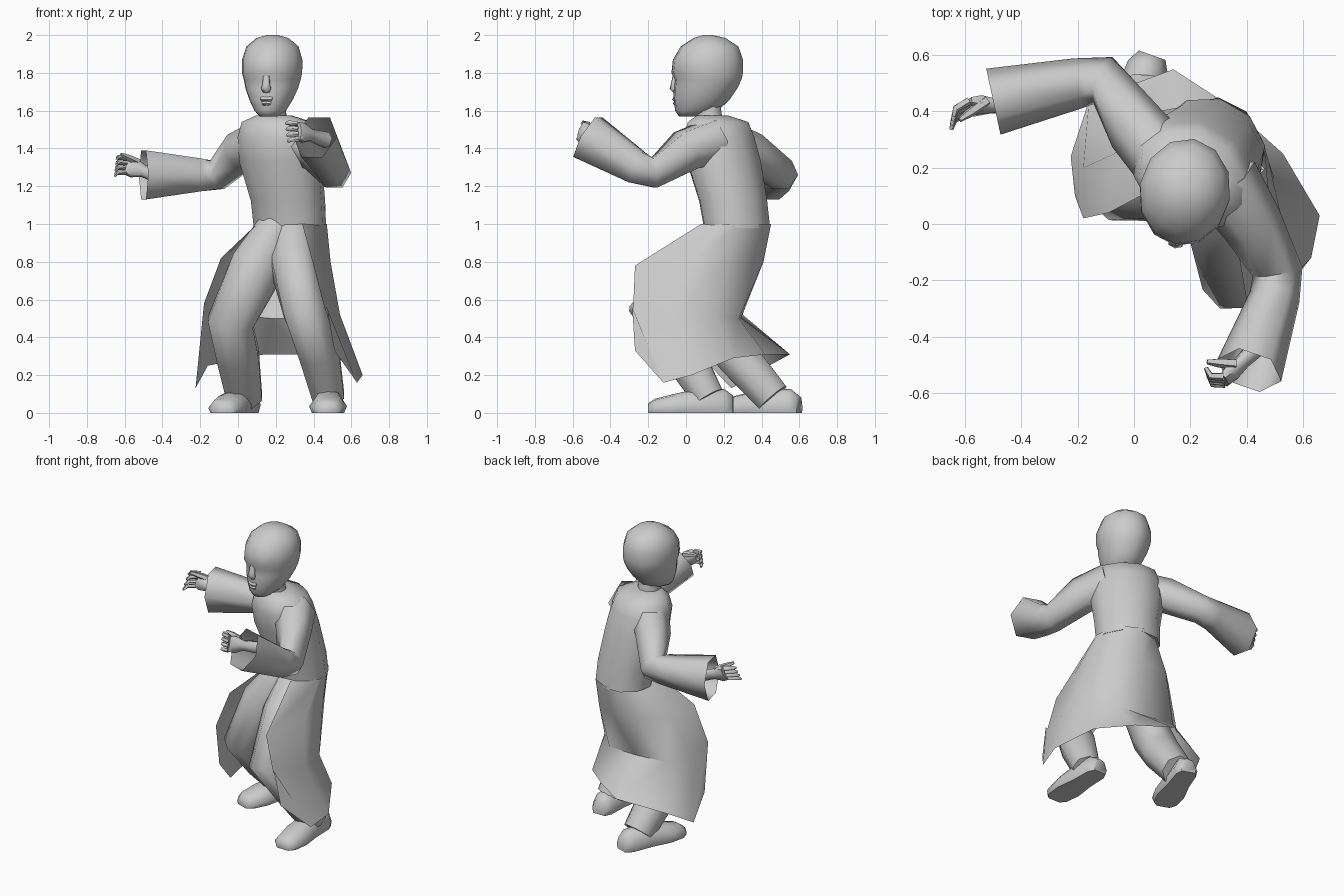
import bpy, bmesh, math
from mathutils import Vector, Matrix

if "Cube" in bpy.data.objects:
    bpy.data.objects.remove(bpy.data.objects["Cube"])


def loft(name, rings, closed=True, caps=(True, True), angle=60):
    """Skin a list of equal-length point rings into one mesh object."""
    bm = bmesh.new()
    rows = [[bm.verts.new(p) for p in r] for r in rings]
    n = len(rows[0])
    for a, b in zip(rows, rows[1:]):
        for i in range(n if closed else n - 1):
            j = (i + 1) % n
            bm.faces.new((a[i], a[j], b[j], b[i]))
    if closed and caps[0]:
        bm.faces.new(rows[0][::-1])
    if closed and caps[1]:
        bm.faces.new(rows[-1])
    bmesh.ops.recalc_face_normals(bm, faces=bm.faces)
    me = bpy.data.meshes.new(name)
    bm.to_mesh(me)
    bm.free()
    ob = bpy.data.objects.new(name, me)
    bpy.context.collection.objects.link(ob)
    me.polygons.foreach_set("use_smooth", [True] * len(me.polygons))
    me.set_sharp_from_angle(angle=math.radians(angle))
    return ob


def oval(center, rx, ry, turn=0, sides=12):
    """Horizontal ellipse, turned about its own centre."""
    m = Matrix.Rotation(math.radians(turn), 3, 'Z')
    return [Vector(center) + m @ Vector((rx * math.cos(a), ry * math.sin(a), 0))
            for a in (2 * math.pi * i / sides for i in range(sides))]


def tube(name, stops, ref=(1, 0, 0), sides=8, caps=(True, True)):
    """Limb along (x, y, z, radius along ref, other radius) stops."""
    pts = [Vector(s[:3]) for s in stops]
    ref = Vector(ref)
    rings = []
    for i, s in enumerate(stops):
        t = Vector()
        if i:
            t += (pts[i] - pts[i - 1]).normalized()
        if i < len(pts) - 1:
            t += (pts[i + 1] - pts[i]).normalized()
        t.normalize()
        u = (ref - t * ref.dot(t)).normalized()
        v = t.cross(u)
        rings.append([pts[i] + u * s[3] * math.cos(a) + v * s[4] * math.sin(a)
                      for a in (2 * math.pi * (k + .5) / sides for k in range(sides))])
    return loft(name, rings, caps=caps, angle=70)


# Torso of the robe, twisted towards the far arm and leaning forward
loft("robe_torso", [oval((x, y, z), w, d, -30, 10) for x, y, z, w, d in (
    (.275, .27, .98, .20, .175), (.265, .25, 1.12, .205, .18),
    (.225, .20, 1.33, .23, .195), (.21, .175, 1.46, .225, .185),
    (.205, .17, 1.54, .20, .155), (.19, .14, 1.575, .10, .08))])
tube("neck", [(.19, .13, 1.54, .075, .07), (.18, .11, 1.68, .07, .07)])

# Long open skirt of the robe: rings run from one front edge round the back to the other
skirt = (
    ((.10, .14, 1.0), (.10, .27, 1.0), (.19, .42, 1.0), (.30, .45, 1.0),
     (.40, .40, 1.0), (.46, .29, 1.0), (.47, .20, 1.0), (.34, .08, 1.0)),
    ((-.09, .04, .82), (-.07, .25, .82), (.08, .40, .80), (.27, .41, .80),
     (.40, .36, .80), (.48, .22, .80), (.49, .02, .80), (.40, -.27, .78)),
    ((-.18, .02, .58), (-.18, .20, .54), (-.06, .30, .52), (.18, .29, .50),
     (.38, .28, .50), (.50, .16, .51), (.54, -.05, .52), (.46, -.28, .55)),
    ((-.21, .10, .28), (-.225, .24, .13), (-.16, .44, .25), (.14, .55, .31),
     (.34, .42, .31), (.53, .25, .29), (.66, .03, .20), (.63, -.12, .16)),
)
loft("robe_skirt", skirt, closed=False, angle=60)
loft("robe_front_corner", [(skirt[2][7], (.47, -.285, .56)),
                           (skirt[3][7], (.51, -.27, .33))], closed=False)

# Trouser legs, both knees bent
tube("left_stance_leg", [
    (.29, .24, .96, .13, .14), (.30, .06, .77, .13, .15), (.35, -.18, .54, .12, .13),
    (.43, -.02, .32, .115, .12), (.48, .12, .08, .09, .09)])
tube("right_stance_leg", [
    (.21, .23, .96, .12, .14), (.10, .15, .77, .15, .15), (-.04, .13, .48, .13, .13),
    (.00, .27, .30, .12, .12), (.035, .46, .08, .10, .10)])


def shoe(name, heel, toe):
    """Flat-soled shoe lofted from heel to toe."""
    h, t = Vector((*heel, 0)), Vector((*toe, 0))
    s = (t - h).normalized().cross(Vector((0, 0, 1)))
    up = Vector((0, 0, 1))
    rings = []
    for f, w, top in ((0, .05, .09), (.1, .075, .125), (.4, .08, .13),
                      (.7, .10, .10), (.92, .085, .075), (1, .05, .05)):
        c = h.lerp(t, f)
        rings.append([c + s * w * a + up * (top * b) for a, b in
                      ((-.85, 0), (.85, 0), (1, .35), (.6, .9), (0, 1), (-.6, .9), (-1, .35))])
    loft(name, rings)


shoe("front_shoe", (.48, .25), (.475, -.20))
shoe("rear_shoe", (.065, .60), (-.09, .17))

# Sleeves flaring to open cuffs
tube("extended_sleeve", [
    (.13, .20, 1.43, .13, .12), (.01, .34, 1.385, .11, .11), (-.11, .51, 1.26, .09, .09),
    (-.20, .50, 1.26, .10, .09), (-.50, .435, 1.26, .15, .12)],
    ref=(0, 0, 1), sides=6, caps=(True, False))
tube("guard_sleeve", [
    (.32, .15, 1.44, .13, .13), (.42, .0, 1.39, .12, .11), (.51, -.17, 1.27, .09, .09),
    (.50, -.26, 1.30, .10, .09), (.41, -.52, 1.46, .14, .12)],
    ref=(0, 0, 1), sides=6, caps=(True, False))


def hand(name, wrist, knuckle, tip, across, thumb):
    """Wrist and palm, four curled fingers spread along 'across', and a thumb."""
    w, k, t, a = Vector(wrist), Vector(knuckle), Vector(tip), Vector(across).normalized()
    back = w + (w - k) * 1.3
    tube(name + "_palm", [(*back, .045, .04), (*w, .035, .028),
                          (*w.lerp(k, .6), .06, .032), (*k, .055, .022)], ref=a, sides=6)
    for i in range(4):
        o = a * (i - 1.5) * .028
        mid = k.lerp(t, .5) + (k - w) * .22 + o * 1.1
        tube(name + "_finger", [(*(k + o), .014, .016), (*mid, .013, .014),
                                (*(t + o * 1.2), .008, .008)], ref=a, sides=5)
    b, e = w.lerp(k, .3) + a * .04, Vector(thumb)
    tube(name + "_thumb", [(*b, .02, .02), (*b.lerp(e, .6), .017, .017), (*e, .009, .009)],
         ref=(.3, .3, 1), sides=5)


hand("extended_hand", (-.50, .42, 1.28), (-.59, .42, 1.31), (-.645, .36, 1.30),
     (.1, .5, 1), (-.62, .37, 1.37))
hand("guard_hand", (.385, -.49, 1.47), (.32, -.555, 1.49), (.26, -.525, 1.485),
     (-.1, .3, 1), (.26, -.49, 1.535))

# Head: ovals given as height, half width, front and back depth, turned slightly
turn = Matrix.Translation((.18, .11, 0)) @ Matrix.Rotation(math.radians(-10), 4, 'Z')
head = [oval((0, (f + b) / 2 - .11, z), w, (b - f) / 2) for z, w, f, b in (
    (1.57, .05, -.04, .06), (1.60, .085, -.06, .17), (1.66, .118, -.068, .235),
    (1.72, .142, -.068, .275), (1.765, .153, -.062, .297), (1.80, .162, -.08, .305),
    (1.87, .162, -.072, .305), (1.94, .14, -.03, .28), (1.985, .085, .04, .21), (2.0, .03, .09, .14))]
loft("head", [[turn @ p for p in r] for r in head], angle=60)

# Nose and lips
face = [
    ("nose", [(0, -.168, 1.79, .018, .014), (0, -.175, 1.74, .022, .018),
              (0, -.18, 1.718, .03, .02), (0, -.168, 1.70, .02, .012)]),
    ("upper_lip", [(0, -.164, 1.668, .038, .014), (0, -.170, 1.66, .036, .016),
                   (0, -.164, 1.652, .03, .01)]),
    ("lower_lip", [(0, -.162, 1.648, .028, .012), (0, -.166, 1.638, .028, .016),
                   (0, -.160, 1.628, .02, .01)])]
for name, stops in face:
    tube(name, stops, sides=6).matrix_world = turn
